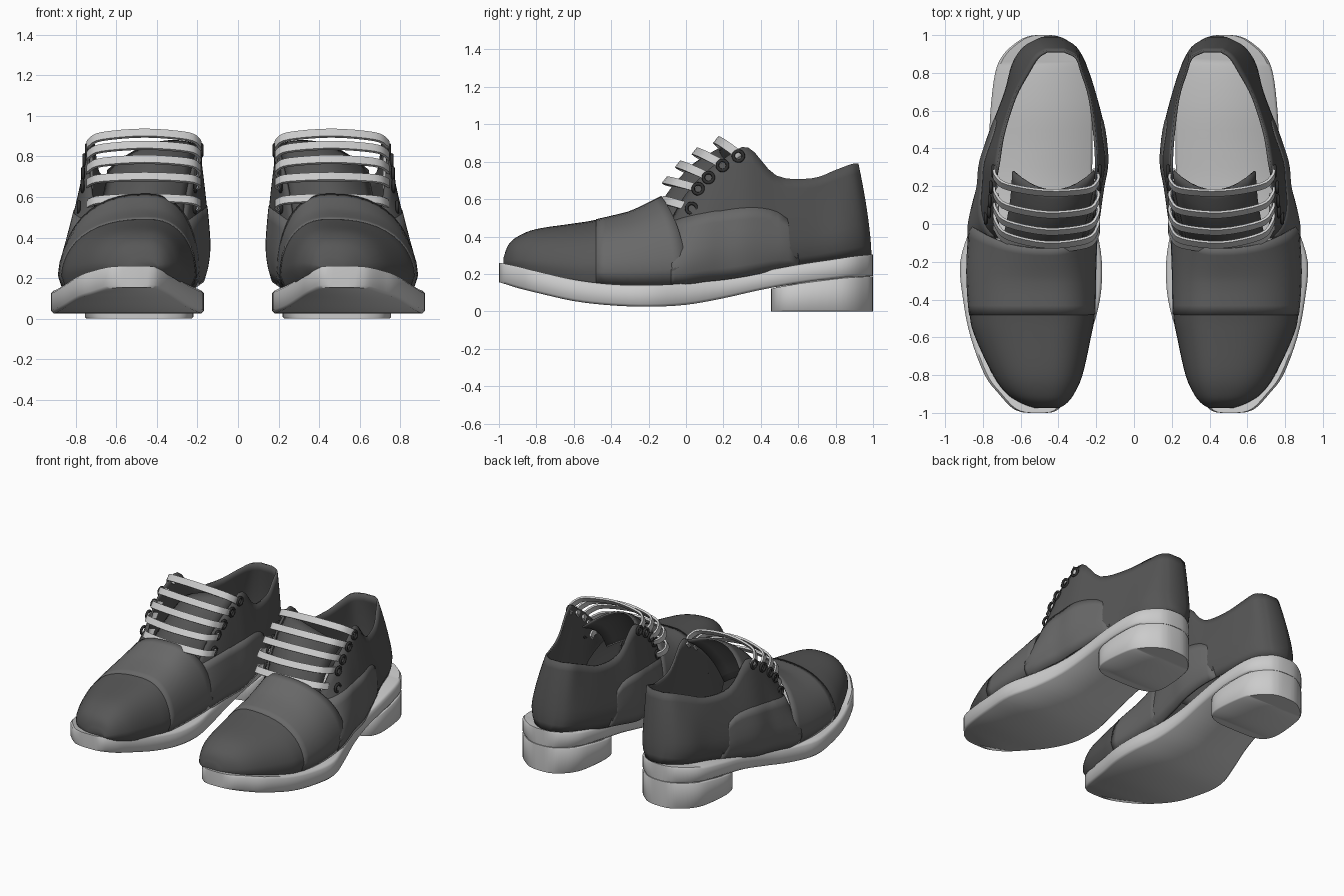
import bpy, bmesh, math
from mathutils import Vector

if "Cube" in bpy.data.objects:
    bpy.data.objects.remove(bpy.data.objects["Cube"])


def material(name, v):
    m = bpy.data.materials.new(name)
    m.diffuse_color = (v, v, v, 1)
    m.use_nodes = True
    m.node_tree.nodes["Principled BSDF"].inputs["Base Color"].default_value = m.diffuse_color
    return m


CAP, VAMP = material("cap_leather", .095), material("vamp_leather", .14)
QUARTER, LACE = material("quarter_leather", .09), material("lace_cotton", .6)
BLACK, SOLE = material("eyelet_metal", .03), material("sole_rubber", .95)


def spline(rows, k):
    """Catmull-Rom through rows of numbers, k steps per span."""
    rows = [Vector(r) for r in rows]
    p = [2 * rows[0] - rows[1]] + rows + [2 * rows[-1] - rows[-2]]
    out = []
    for i in range(1, len(p) - 2):
        a, b, c, d = p[i - 1:i + 3]
        for j in range(k):
            t = j / k
            out.append(b + (c - a) * (t / 2) + (2 * a - 5 * b + 4 * c - d) * (t * t / 2)
                       + (3 * b - a - 3 * c + d) * (t ** 3 / 2))
    return out + [rows[-1]]


def finish(ob, mat, thick=0):
    """Material, thickness, mirrored second shoe, smooth shading."""
    ob.data.materials.append(mat)
    bpy.ops.object.select_all(action='DESELECT')
    ob.select_set(True)
    bpy.context.view_layer.objects.active = ob
    bpy.ops.object.shade_smooth_by_angle(angle=math.radians(48))
    if thick:
        m = ob.modifiers.new("thickness", 'SOLIDIFY')
        m.thickness, m.offset = thick, 0
    ob.modifiers.new("pair", 'MIRROR').use_mirror_merge = False


def grid(name, rows, mat, ring=False, caps=(), thick=0):
    """Skin rows of points; ring closes each row, caps lists rows to fill."""
    n = len(rows[0])
    faces = [(i * n + j, i * n + (j + 1) % n, (i + 1) * n + (j + 1) % n, (i + 1) * n + j)
             for i in range(len(rows) - 1) for j in range(n if ring else n - 1)]
    for c in caps:
        i = c % len(rows)
        faces.append([i * n + j for j in range(n)])
    me = bpy.data.meshes.new(name)
    me.from_pydata([p for r in rows for p in r], [], faces)
    bm = bmesh.new()
    bm.from_mesh(me)
    bmesh.ops.recalc_face_normals(bm, faces=bm.faces)
    bm.to_mesh(me)
    bm.free()
    ob = bpy.data.objects.new(name, me)
    bpy.context.collection.objects.link(ob)
    finish(ob, mat, thick)


def slab(name, rows, c):
    """Outline slab with edges chamfered by c."""
    rings = [[(a + c, y, lo), (b - c, y, lo), (b, y, lo + c), (b, y, hi - c),
              (b - c, y, hi), (a + c, y, hi), (a, y, hi - c), (a, y, lo + c)]
             for y, a, b, lo, hi in spline(rows, 4)]
    grid(name, rings, SOLE, ring=True, caps=(0, -1))


# Sole: y, inner x, outer x, bottom z, top z
slab("sole", [
    (-1, .46, .555, .155, .26), (-.994, .425, .60, .154, .259), (-.97, .39, .65, .147, .255),
    (-.9, .345, .715, .125, .24), (-.8, .305, .79, .1, .215), (-.6, .235, .865, .055, .17),
    (-.4, .18, .905, .032, .145), (-.2, .17, .92, .025, .14), (0, .2, .86, .035, .15),
    (.2, .22, .80, .07, .175), (.4, .22, .77, .115, .212), (.6, .22, .76, .15, .25),
    (.8, .24, .735, .175, .28), (.9, .28, .69, .185, .295), (.97, .35, .61, .188, .302),
    (.993, .40, .56, .19, .304), (1, .44, .52, .19, .305)], .014)

# Heel block with a narrow seam under the sole
slab("heel", [
    (.455, .42, .56, 0, .122), (.462, .33, .65, 0, .123), (.5, .25, .725, 0, .13),
    (.6, .22, .755, 0, .147), (.8, .24, .735, 0, .173), (.9, .28, .69, 0, .182),
    (.97, .35, .61, 0, .186), (.993, .40, .56, 0, .187), (1, .44, .52, 0, .187)], .008)
slab("heel_seam", [
    (.48, .33, .64, .1, .15), (.6, .235, .74, .12, .17), (.8, .255, .72, .15, .2),
    (.9, .295, .675, .16, .21), (.985, .43, .53, .16, .22)], .004)

# Toe cap and vamp: y, inner x, outer x, crest x, base z, crest z
front = spline([
    (-.975, .40, .52, .46, .245, .285), (-.95, .36, .59, .46, .23, .35),
    (-.9, .32, .67, .46, .215, .395), (-.8, .275, .745, .46, .19, .435),
    (-.6, .23, .84, .45, .155, .465), (-.48, .21, .87, .45, .145, .485),
    (-.25, .205, .885, .45, .135, .54), (0, .195, .872, .45, .14, .61)], 4)


def arch(r, grow=0):
    y, a, b, c, lo, hi = r
    pts = []
    for i in range(25):
        ang = math.pi * i / 24
        co, si = math.cos(ang), max(math.sin(ang), 0)
        t = si ** .8
        half = (c - a if co > 0 else b - c) + grow - .03 * max(0, 1 - t / .25) ** 2
        x = c - math.copysign(abs(co) ** .85, co) * half
        back = .13 * si ** 2 * max(0, (y + .3) / .3)
        pts.append((x, y - back, lo + (hi - lo + grow) * t))
    return pts


grid("toe_cap", [arch(r, .005) for r in front[:21]], CAP, caps=(0,))
grid("vamp", [arch(r, .003) for r in front[20:]], VAMP, thick=.01)

# Quarters: y, inner/outer widest x, inner/outer top x, base z, top z, top y
quarter = spline([
    (-.08, .21, .875, .27, .70, .14, .50, -.07), (0, .195, .87, .25, .72, .145, .62, 0),
    (.1, .18, .85, .225, .735, .16, .735, .1), (.2, .165, .825, .205, .735, .17, .82, .21),
    (.33, .145, .81, .20, .715, .19, .875, .33), (.5, .16, .755, .21, .69, .225, .725, .48),
    (.7, .21, .68, .235, .63, .255, .71, .67), (.85, .26, .64, .275, .56, .28, .755, .80),
    (.94, .31, .58, .305, .51, .293, .785, .88), (.985, .38, .50, .37, .46, .30, .79, .915)], 4)


def wall(r, side, t, out=0):
    wide, top = r[1 + side], r[3 + side]
    sign = 1 if side else -1
    x = wide - sign * .03 * max(0, 1 - t / .25) ** 2
    x += (top - wide) * max(0, (t - .25) / .75) ** 1.3
    return Vector((x + sign * out, r[0] + (r[7] - r[0]) * t ** 1.5, r[5] + (r[6] - r[5]) * t))


steps = [i / 9 for i in range(10)]
grid("quarters", [[wall(r, 0, t) for t in steps] for r in quarter]
     + [[wall(r, 1, t) for t in steps] for r in reversed(quarter)], QUARTER, thick=.014)

# Vamp wings lying over the quarters
edge = spline([(-.08, .48), (.1, .525), (.35, .555), (.5, .53), (.56, .47), (.61, .27)], 8)
for side, name in ((0, "inner_wing"), (1, "outer_wing")):
    rows = []
    for r in quarter:
        if r[0] < .61:
            z = min(edge, key=lambda e: abs(e[0] - r[0]))[1]
            tc = min(.96, (z - r[5]) / (r[6] - r[5]))
            rows.append([wall(r, side, tc * i / 6, .006) for i in range(7)])
    grid(name, rows, VAMP, thick=.008)

# Tongue: y, crest z, inner x, outer x, inner z, outer z
tongue = []
for y, z, a, b, za, zb in spline([
        (-.17, .51, .26, .69, .44, .44), (-.08, .65, .245, .67, .60, .56),
        (.04, .78, .225, .65, .75, .66), (.18, .86, .21, .64, .86, .73)], 3):
    tongue.append([((a + b) / 2 + (b - a) / 2 * u, y + .1 * u * u,
                    z + (zb - za) / 2 * u + ((za + zb) / 2 - z) * u * u)
                   for u in [i / 5 - 1 for i in range(11)]])
grid("tongue", tongue, QUARTER, thick=.012)

# Five flat laces, each running between a pair of eyelets
eyelets = [(.03, .55, -.13, .595), (.065, .655, -.11, .70), (.12, .715, -.04, .785),
           (.195, .78, .05, .855), (.28, .83, .165, .915)]
track = [(.215, -.1), (.19, .15), (.195, .45), (.25, .8), (.46, 1),
         (.67, .8), (.73, .45), (.74, .15), (.72, -.1)]
across = Vector((0, .62, .78)) * .023
for n, (ey, ez, cy, cz) in enumerate(eyelets):
    path = spline([(x, ey + (cy - ey) * f + .05 * (x - .46), ez + (cz - ez) * f)
                   for x, f in track], 4)
    rings = []
    for i, p in enumerate(path):
        d = path[min(i + 1, len(path) - 1)] - path[max(i - 1, 0)]
        nrm = d.cross(across).normalized() * .007
        rings.append([p - across - nrm, p + across - nrm, p + across + nrm, p - across + nrm])
    grid(f"lace_{n + 1}", rings, LACE, ring=True, caps=(0, -1))
    for side in (0, 1):
        r = min(quarter, key=lambda q: abs(q[0] - ey))
        x = wall(r, side, min(1, (ez - r[5]) / (r[6] - r[5])), .014)[0]
        bpy.ops.mesh.primitive_torus_add(
            major_radius=.027, minor_radius=.009, major_segments=20, minor_segments=8,
            location=(x, ey, ez), rotation=(0, math.pi / 2, 0))
        ob = bpy.context.object
        ob.name = f"eyelet_{n + 1}_{'outer' if side else 'inner'}"
        bpy.ops.object.transform_apply(location=True, rotation=True, scale=True)
        finish(ob, BLACK)
